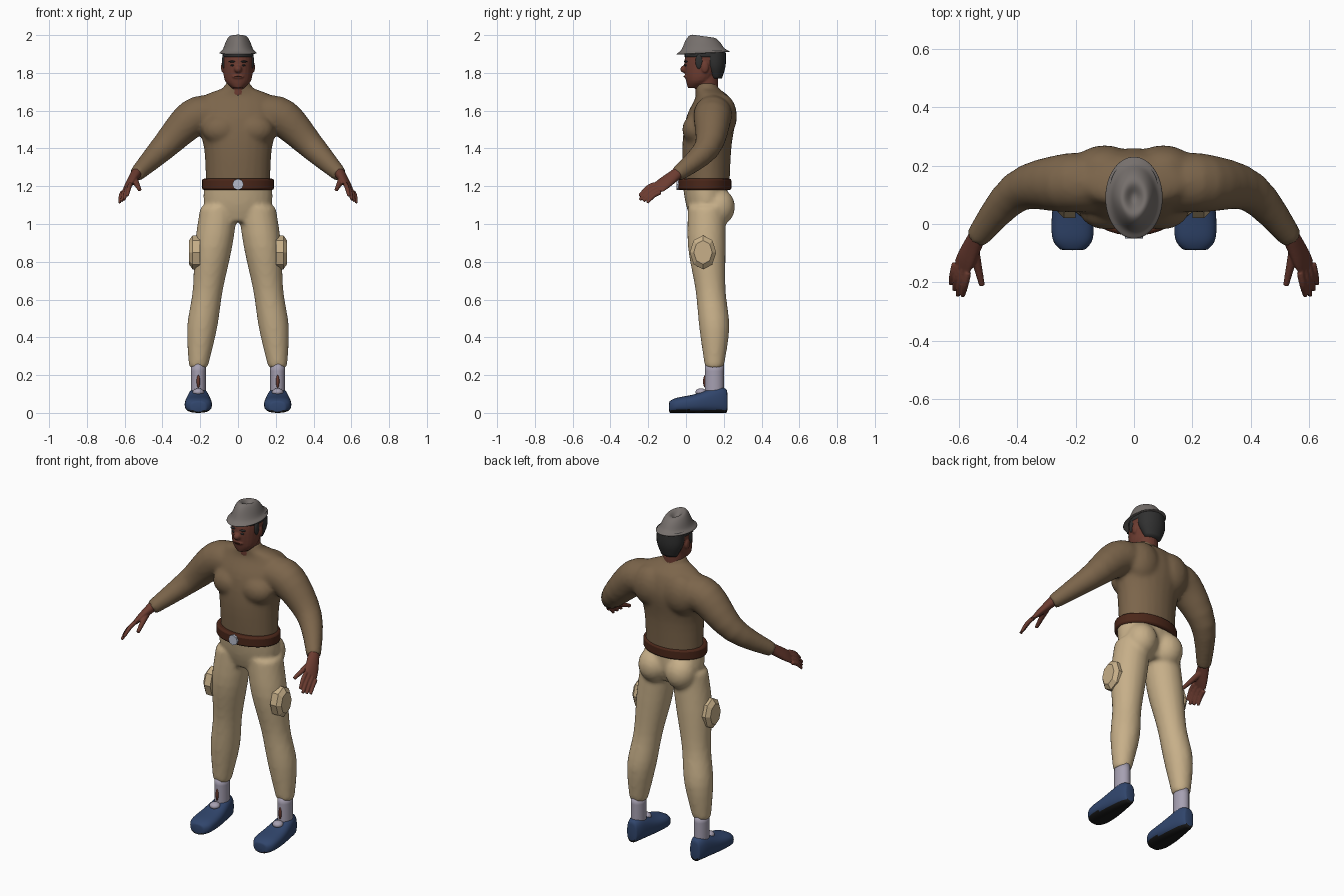
import bpy, bmesh, math
from mathutils import Vector, Matrix

cube = bpy.data.objects.get("Cube")
if cube:
    bpy.data.objects.remove(cube, do_unlink=True)

X, Y, Z = Vector((1, 0, 0)), Vector((0, 1, 0)), Vector((0, 0, 1))
FLIP = Matrix.Diagonal((-1, 1, 1, 1))


def material(name, *rgb):
    mat = bpy.data.materials.new(name)
    mat.use_nodes = True
    mat.diffuse_color = (*rgb, 1)
    shader = next(node for node in mat.node_tree.nodes if node.type == 'BSDF_PRINCIPLED')
    shader.inputs["Base Color"].default_value = (*rgb, 1)
    shader.inputs["Roughness"].default_value = .8
    return mat


SKIN = material("skin brown", .15, .045, .03)
SWEATER = material("sweater brown", .2, .13, .07)
PANTS = material("trouser tan", .57, .43, .25)
HAT = material("hat grey", .18, .16, .15)
HAIR = material("hair black", .03, .03, .03)
BELT = material("belt leather", .07, .02, .01)
METAL = material("buckle silver", .47, .5, .6)
SOCK = material("sock pale grey", .38, .35, .44)
SHOE = material("shoe navy", .03, .06, .15)
SOLE = material("sole black", .01, .01, .01)


def flow(keys, steps):
    """Smooth in-between rows through a few key rows."""
    keys = [Vector(key) for key in keys]
    last = len(keys) - 1
    rows = []
    for i in range(last):
        start, end = keys[i], keys[i + 1]
        leave = (end - keys[max(i - 1, 0)]) / 2
        arrive = (keys[min(i + 2, last)] - start) / 2
        for j in range(steps):
            t = j / steps
            ease = t * t * (3 - 2 * t)
            rows.append(start * (1 - ease) + end * ease
                        + leave * (t * (1 - t) ** 2) - arrive * (t * t * (1 - t)))
    return rows + [keys[last]]


def tube(bm, keys, axis=None, wide=None, sides=24, power=2, steps=4):
    """Loft ellipses given as (x, y, z, half width, half depth)."""
    rows = flow(keys, steps)
    centres = [Vector(row[:3]) for row in rows]
    rings = []
    for i, row in enumerate(rows):
        ahead, behind = centres[min(i + 1, len(rows) - 1)], centres[max(i - 1, 0)]
        along = axis or (ahead - behind).normalized()
        across = wide or along.cross(Z)
        across = (across - along * across.dot(along)).normalized()
        up = along.cross(across)
        ring = []
        for k in range(sides):
            angle = math.tau * k / sides
            c, s = (math.copysign(abs(v) ** (2 / power), v)
                    for v in (math.cos(angle), math.sin(angle)))
            ring.append(bm.verts.new(centres[i] + across * c * row[3] + up * s * row[4]))
        rings.append(ring)
    for low, high in zip(rings, rings[1:]):
        for k in range(sides):
            n = (k + 1) % sides
            bm.faces.new((low[k], low[n], high[n], high[k]))
    bm.faces.new(rings[0])
    bm.faces.new(rings[-1])


def stack(bm, rows, **options):
    """Loft of level rings (z, centre y, half width, half depth)."""
    tube(bm, [(0, y, z, w, d) for z, y, w, d in rows], Z, X, **options)


def limb(bm, keys, **options):
    """Round tube with keys (x, y, z, radius)."""
    tube(bm, [(*key, key[-1]) for key in keys], **options)


def ball(bm, centre, size):
    place = Matrix.Translation(centre) @ Matrix.Diagonal((*size, 1))
    bmesh.ops.create_uvsphere(bm, u_segments=20, v_segments=12, radius=1, matrix=place)


def mirror(bm):
    copy = bmesh.ops.duplicate(bm, geom=bm.verts[:] + bm.edges[:] + bm.faces[:])["geom"]
    verts = [item for item in copy if isinstance(item, bmesh.types.BMVert)]
    bmesh.ops.transform(bm, matrix=FLIP, verts=verts)


def finish(name, bm, *mats, voxel=0, relax=3, subdiv=0, smooth=True):
    bmesh.ops.recalc_face_normals(bm, faces=bm.faces)
    for face in bm.faces:
        face.smooth = smooth
    mesh = bpy.data.meshes.new(name)
    bm.to_mesh(mesh)
    for mat in mats:
        mesh.materials.append(mat)
    ob = bpy.data.objects.new(name, mesh)
    bpy.context.collection.objects.link(ob)
    if voxel:
        blend = ob.modifiers.new("blend", 'REMESH')
        blend.mode, blend.voxel_size, blend.use_smooth_shade = 'VOXEL', voxel, True
        ob.modifiers.new("relax", 'SMOOTH').iterations = relax
    if subdiv:
        rounding = ob.modifiers.new("rounding", 'SUBSURF')
        rounding.levels = rounding.render_levels = subdiv
    return ob


def pair(name, bm, *mats, **options):
    finish("left_" + name, bm, *mats, **options)
    bmesh.ops.transform(bm, matrix=FLIP, verts=bm.verts)
    finish("right_" + name, bm, *mats, **options)


# Sweater: sleeves, chest and shoulder blades blended into the torso
bm = bmesh.new()
limb(bm, [(.14, .14, 1.58, .1), (.24, .14, 1.56, .1), (.4, .11, 1.4, .07), (.54, -.05, 1.26, .04)])
ball(bm, (.09, .05, 1.5), (.1, .07, .08))
ball(bm, (.1, .19, 1.57), (.11, .08, .12))
mirror(bm)
stack(bm, [(1.19, .11, .17, .12), (1.4, .11, .18, .13), (1.56, .13, .22, .13),
           (1.67, .14, .19, .09), (1.72, .11, .08, .06), (1.75, .11, .07, .06)])
finish("sweater", bm, SWEATER, voxel=.012, relax=6)

# Trousers: legs and seat blended into the hips
bm = bmesh.new()
limb(bm, [(.1, .11, 1.09, .1), (.13, .11, .88, .1), (.16, .13, .65, .08),
          (.19, .15, .45, .08), (.21, .15, .24, .05)], axis=Z, wide=X)
ball(bm, (.09, .17, 1.09), (.09, .09, .1))
mirror(bm)
stack(bm, [(1.22, .1, .18, .12), (1.1, .11, .18, .11), (1.01, .11, .13, .08)])
finish("trousers", bm, PANTS, voxel=.012, relax=6)

# Belt and octagonal buckle
bm = bmesh.new()
stack(bm, [(z, .1, .19, .14) for z in (1.18, 1.24)], sides=40, steps=1)
belt = finish("belt", bm, BELT)
bevel = belt.modifiers.new("edge", 'BEVEL')
bevel.width, bevel.segments = .01, 2
bm = bmesh.new()
tube(bm, [(0, y, 1.21, .03, .03) for y in (0, -.05)], Y, X, sides=8, steps=1)
finish("buckle", bm, METAL, smooth=False)

# Head with ears, neck, nose and lips
bm = bmesh.new()
ball(bm, (.08, .1, 1.83), (.01, .02, .03))
mirror(bm)
stack(bm, [(z, .11, .06, .06) for z in (1.68, 1.82)])
stack(bm, [(1.72, .05, .03, .04), (1.76, .07, .07, .07), (1.84, .09, .08, .1),
           (1.9, .1, .08, .1), (1.94, .1, .06, .08)])
ball(bm, (0, -.01, 1.82), (.02, .02, .02))
ball(bm, (0, 0, 1.78), (.03, .01, .01))
finish("head", bm, SKIN, voxel=.005)

# Dark brows, eyes and mouth line
for label, height, width in (("eyebrow", 1.86, .02), ("eye", 1.84, .01)):
    bm = bmesh.new()
    ball(bm, (.03, 0, height), (width, .01, .005))
    pair(label, bm, HAIR)
bm = bmesh.new()
ball(bm, (0, 0, 1.78), (.02, .015, .003))
finish("mouth_line", bm, BELT)

# Hair: sideburns, back of the head and a band under the hat
bm = bmesh.new()
ball(bm, (.075, .07, 1.86), (.01, .02, .04))
mirror(bm)
stack(bm, [(1.77, .16, .05, .03), (1.84, .15, .08, .06), (1.92, .14, .08, .07)])
stack(bm, [(z, .1, .083, .108) for z in (1.885, 1.92)])
finish("hair", bm, HAIR)

# Hat: one oval profile with a sloping, pinched crown and a sunken crease
bm = bmesh.new()
profile = [(1.91, .07), (1.9, .1), (1.91, .1), (1.92, .08), (1.96, .07),
           (2, .05), (2, .03), (1.97, .01)]
stack(bm, [(z, .09, w, w * 1.43) for z, w in profile], steps=1)
for vert in bm.verts:
    co = vert.co
    if co.z > 1.93:
        co.z -= (co.y - .06) * 2 * (co.z - 1.93)
        co.x *= 1 - 2 * max(0, .08 - co.y)
    else:
        co.z += (co.y - .09) * .05
finish("hat", bm, HAT, subdiv=2)

# Hands: palm, four fingers and thumb
bm = bmesh.new()
spread = Vector((.04, .03, -.04)).normalized()
reach = Vector((.02, -.09, -.07))
knuckle = Vector((.59, -.15, 1.19))
tube(bm, [(.53, -.03, 1.28, .03, .03), (.57, -.11, 1.22, .04, .02), (*knuckle, .04, .01)],
     wide=spread)
for i in range(4):
    base = knuckle + spread * (i - 1.5) * .023
    tip = base + reach * (1 - .1 * abs(i - 1))
    middle = (base + tip) / 2 + Z * .01
    limb(bm, [(*base, .012), (*middle, .012), (*tip, .008)], sides=10)
limb(bm, [(.55, -.08, 1.24, .02), (.52, -.21, 1.18, .01)], sides=10)
pair("hand", bm, SKIN, voxel=.004)

# Bare patches at the armpits and shins
bm = bmesh.new()
ball(bm, (.26, .08, 1.51), (.03, .03, .03))
pair("armpit_patch", bm, SKIN)
bm = bmesh.new()
ball(bm, (.21, .11, 1 / 6), (.01, .02, .04))
pair("shin_patch", bm, SKIN)

# Octagonal thigh pockets
bm = bmesh.new()
tube(bm, [(x, .09, .85, .07 * k, .09 * k) for x, k in ((.2, 1), (.24, 1), (.26, .7))],
     X, Y, sides=8, steps=1)
pair("thigh_pocket", bm, PANTS, smooth=False)

# Socks, with a tongue at the shoe opening
bm = bmesh.new()
tube(bm, [(.21, .15, z, .04, .05) for z in (.07, .26)], Z, X)
ball(bm, (.21, .08, .11), (.03, .03, .02))
pair("sock", bm, SOCK)

# Shoes: rows of (y, half width, half height), dark underneath
bm = bmesh.new()
rows = [(.22, .03, .06), (.17, .05, .07), (.05, .07, .05), (-.05, .07, .04), (-.09, .04, .03)]
tube(bm, [(.21, y, h, w, h) for y, w, h in rows], Y, X, power=2.6)
for face in bm.faces:
    face.material_index = int(face.calc_center_median().z < .015)
pair("shoe", bm, SHOE, SOLE, subdiv=1)

# Crisp belt edges
bpy.context.view_layer.objects.active = belt
belt.select_set(True)
bpy.ops.object.shade_smooth_by_angle(angle=math.radians(40))
